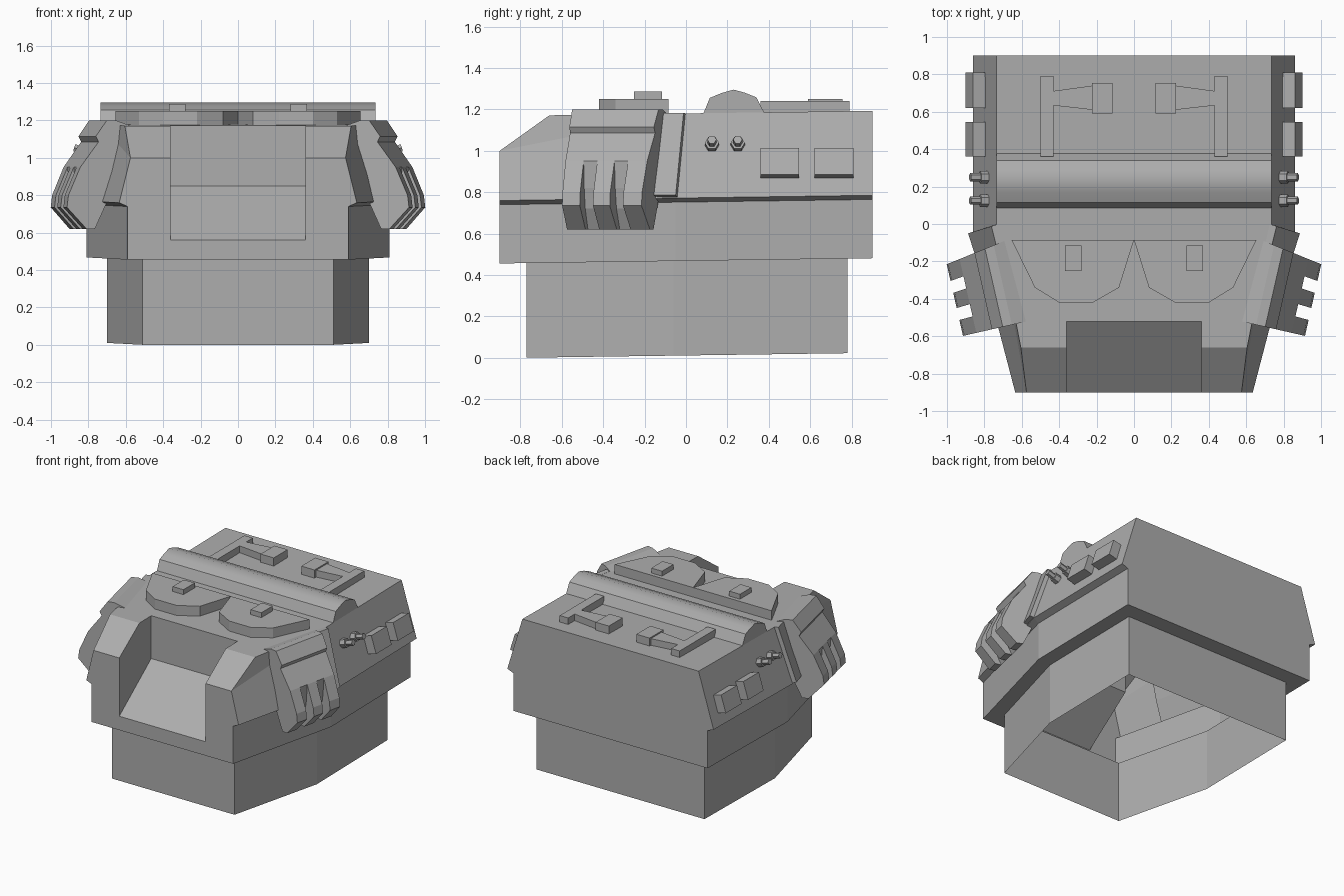
import bpy, bmesh, math
from mathutils import Vector

if "Cube" in bpy.data.objects:
    bpy.data.objects.remove(bpy.data.objects["Cube"])

grey = bpy.data.materials.new("armour_grey")
grey.use_nodes = True
grey.diffuse_color = (0.42, 0.42, 0.42, 1)
grey.node_tree.nodes["Principled BSDF"].inputs["Base Color"].default_value = grey.diffuse_color


def loft(bm, rings):
    """Closed solid through rings of equal point count."""
    rows = [[bm.verts.new(p) for p in r] for r in rings]
    n = len(rows[0])
    for a, b in zip(rows, rows[1:]):
        for i in range(n):
            j = (i + 1) % n
            bm.faces.new((a[i], a[j], b[j], b[i]))
    bm.faces.new(rows[0][::-1])
    bm.faces.new(rows[-1])


def finish(bm, name, mirror=False):
    bmesh.ops.recalc_face_normals(bm, faces=bm.faces)
    me = bpy.data.meshes.new(name)
    bm.to_mesh(me)
    bm.free()
    me.materials.append(grey)
    ob = bpy.data.objects.new(name, me)
    bpy.context.collection.objects.link(ob)
    if mirror:
        ob.modifiers.new("mirror", 'MIRROR')
    return ob


def solid(name, *rings, mirror=False):
    bm = bmesh.new()
    loft(bm, rings)
    return finish(bm, name, mirror)


def plate(name, outline, z0, z1, mirror=False):
    return solid(name, *[[(x, y, z) for x, y in outline] for z in (z0, z1)], mirror=mirror)


def along_x(name, profile, x0, x1):
    return solid(name, *[[(x, y, z) for y, z in profile] for x in (x0, x1)])


def smooth(ob, angle):
    bpy.ops.object.select_all(action='DESELECT')
    ob.select_set(True)
    bpy.context.view_layer.objects.active = ob
    bpy.ops.object.shade_smooth_by_angle(angle=math.radians(angle))


# Hull shell: six-sided rings, rising slightly to the rear
def hexagon(xb, yb, xm, ym, xf, yf, z, zf=None):
    half = [(xb, yb, z), (xm, ym, z), (xf, yf, z if zf is None else zf)]
    pts = half + [(-x, y, h) for x, y, h in half[::-1]]
    return [(x, y, h + 0.014 * y) for x, y, h in pts]


bm = bmesh.new()
loft(bm, [
    hexagon(0.70, 0.78, 0.70, -0.06, 0.51, -0.77, 0.011),
    hexagon(0.70, 0.78, 0.70, -0.06, 0.51, -0.77, 0.468),
    hexagon(0.81, 0.90, 0.81, -0.05, 0.59, -0.90, 0.468),
    hexagon(0.81, 0.90, 0.81, -0.05, 0.59, -0.90, 0.752),
    hexagon(0.86, 0.90, 0.86, -0.04, 0.635, -0.90, 0.772),
    hexagon(0.735, 0.90, 0.735, 0.0, 0.575, -0.90, 1.18, 1.012),
])
# Bend the roof: sloped nose ahead of a level deck
top = max(bm.faces, key=lambda f: f.calc_center_median().z)
top_verts = sorted(top.verts, key=lambda v: v.co.y)
nose = [v for v in top_verts if v.co.y < -0.5]
corner = [v for v in top_verts if abs(v.co.y) < 0.1]
rear = [v for v in top_verts if v.co.y > 0.5]
bm.faces.remove(top)
for group in (nose, corner, rear):
    group.sort(key=lambda v: v.co.x)
brow = [bm.verts.new((x, -0.66, 1.171)) for x in (-0.605, 0.605)]
bm.faces.new((nose[0], nose[1], brow[1], brow[0]))
bm.faces.new((brow[0], brow[1], corner[1], corner[0]))
bm.faces.new((corner[0], corner[1], rear[1], rear[0]))
for i in range(2):
    bm.faces.new((nose[i], brow[i], corner[i]))
hull = finish(bm, "hull")

# Sloped gun recess cut from the nose
cutter = along_x("recess_cutter", [(-1.0, 0.484), (-0.52, 0.85), (-0.52, 1.4), (-1.0, 1.4)], -0.36, 0.36)
cutter.hide_render = True
cut = hull.modifiers.new("recess", 'BOOLEAN')
cut.operation, cut.solver, cut.object = 'DIFFERENCE', 'EXACT', cutter
bpy.context.view_layer.update()
dg = bpy.context.evaluated_depsgraph_get()
hull.data = bpy.data.meshes.new_from_object(hull.evaluated_get(dg))
hull.modifiers.clear()
bpy.data.objects.remove(cutter)

# Underside stays open
bm = bmesh.new()
bm.from_mesh(hull.data)
bmesh.ops.delete(bm, geom=[f for f in bm.faces if max(v.co.z for v in f.verts) < 0.06], context='FACES_ONLY')
bm.to_mesh(hull.data)
bm.free()

# Roof: twin hatch plates, buttons, cross ridge
plate("hatch_plate", [(0.0, -0.085), (0.08, -0.34), (0.22, -0.42), (0.40, -0.42), (0.53, -0.34), (0.655, -0.085)],
      1.15, 1.25, mirror=True)
plate("hatch_button", [(0.28, -0.25), (0.37, -0.25), (0.37, -0.115), (0.28, -0.115)], 1.24, 1.287, mirror=True)
ridge = along_x("cross_ridge", [(0.08, 1.17), (0.115, 1.255), (0.17, 1.278), (0.23, 1.295), (0.285, 1.28),
                                (0.34, 1.258), (0.385, 1.17)], -0.735, 0.735)
smooth(ridge, 35)

# Rear deck handles: bar, tapered arm, pad
plate("handle_bar", [(0.43, 0.36), (0.50, 0.36), (0.50, 0.79), (0.43, 0.79)], 1.17, 1.24, mirror=True)
plate("handle_arm", [(0.44, 0.635), (0.44, 0.71), (0.22, 0.74), (0.22, 0.61)], 1.17, 1.24, mirror=True)
plate("handle_pad", [(0.225, 0.59), (0.225, 0.755), (0.115, 0.755), (0.115, 0.59)], 1.17, 1.25, mirror=True)

# Side bricks on the sloped rear walls
brick = [(0.78, 0.99), (0.82, 0.865), (0.90, 0.885), (0.86, 1.012)]
for name, y0, y1 in (("front_brick", 0.36, 0.545), ("rear_brick", 0.62, 0.81)):
    solid(name, *[[(x, y, z) for x, z in brick] for y in (y0, y1)], mirror=True)

# Bolts standing out along the wall normal
out = Vector((0.957, 0, 0.29))
for name, y in (("front_bolt", 0.125), ("rear_bolt", 0.25)):
    bm = bmesh.new()
    for r, d0, d1 in ((0.034, -0.02, 0.045), (0.022, 0.03, 0.10)):
        up = Vector((-0.29, 0, 0.957))
        side = Vector((0, 1, 0))
        rim = [up * r * math.sin(k * math.pi / 3) + side * r * math.cos(k * math.pi / 3) for k in range(6)]
        loft(bm, [[Vector((0.78, y, 1.025)) + out * d + p for p in rim] for d in (d0, d1)])
    finish(bm, name, mirror=True)

# Thin plate on the angled wall behind each pod
solid("corner_plate",
      [(0.85, -0.04, 0.775), (0.79, -0.25, 0.775), (0.82, -0.26, 0.785), (0.887, -0.05, 0.785)],
      [(0.725, 0.0, 1.18), (0.67, -0.25, 1.18), (0.70, -0.26, 1.182), (0.762, -0.012, 1.182)], mirror=True)

# Angled side pods: core profile with three curved teeth
ang = math.radians(-12.8)
u_dir = Vector((math.cos(ang), math.sin(ang), 0))
v_dir = Vector((-math.sin(ang), math.cos(ang), 0))


def pod_ring(profile, v):
    return [Vector((0.57, -0.52, z)) + u_dir * u + v_dir * v * (1 - 0.36 * u) for u, z in profile]


core = [(0.0, 1.17), (0.085, 1.2), (0.135, 1.2), (0.195, 1.115), (0.18, 1.085), (0.28, 0.95), (0.27, 0.82),
        (0.25, 0.72), (0.20, 0.62), (0.14, 0.75), (0.08, 0.9)]
tooth = [(0.28, 0.95), (0.345, 0.80), (0.353, 0.735), (0.246, 0.62), (0.20, 0.62), (0.25, 0.72), (0.27, 0.82)]
bm = bmesh.new()
loft(bm, [pod_ring(core, v) for v in (0.0, 0.45)])
for v0, v1 in ((0.0, 0.10), (0.175, 0.27), (0.345, 0.45)):
    loft(bm, [pod_ring(tooth, v) for v in (v0, v1)])
finish(bm, "side_pod", mirror=True)
